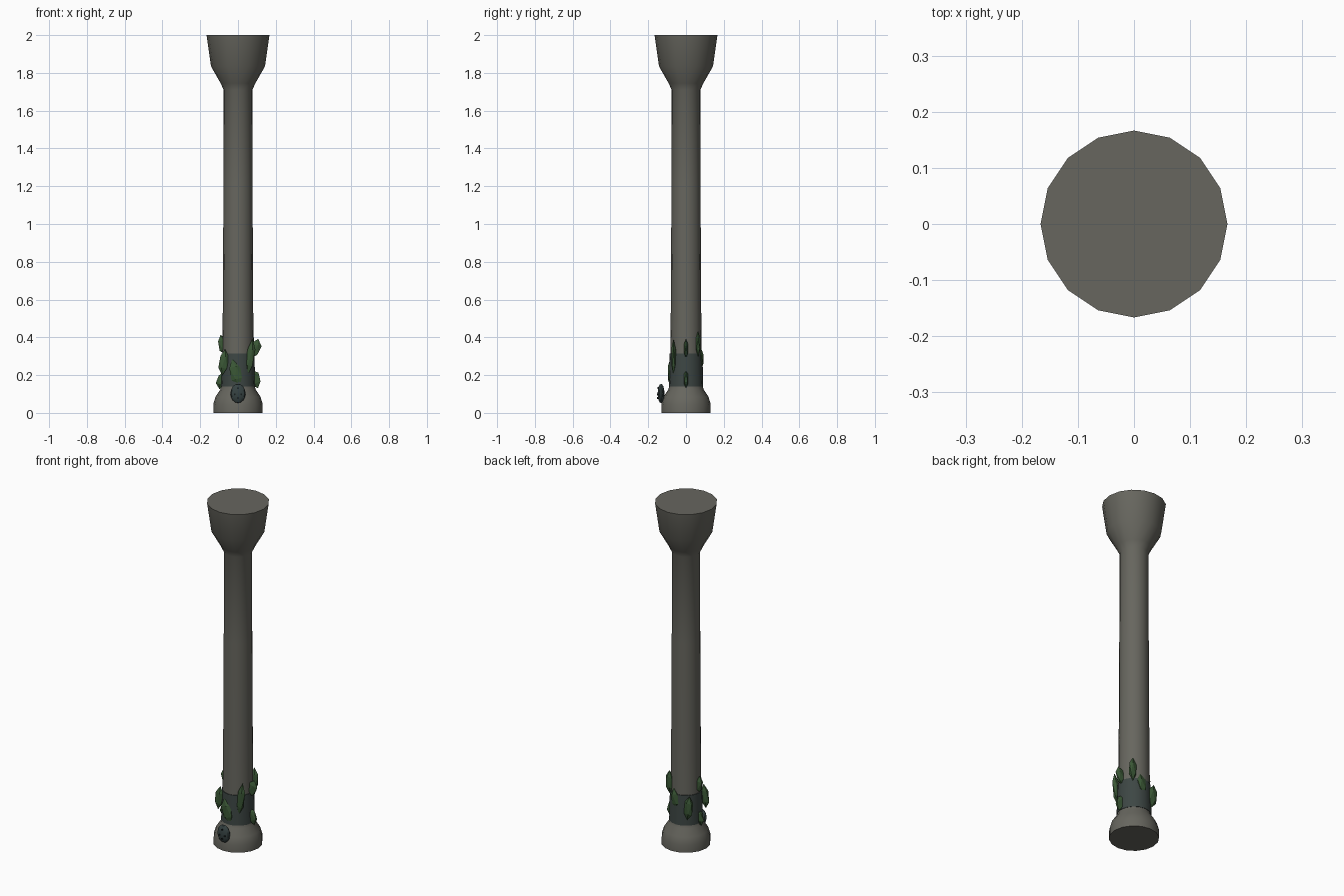
import bpy, bmesh, math
from mathutils import Matrix, Vector

if "Cube" in bpy.data.objects:
    bpy.data.objects.remove(bpy.data.objects["Cube"])


def material(name, rgb):
    m = bpy.data.materials.new(name)
    m.diffuse_color = (*rgb, 1)
    m.use_nodes = True
    m.node_tree.nodes["Principled BSDF"].inputs["Base Color"].default_value = m.diffuse_color
    return m


STONE = material("grey stone", (0.135, 0.133, 0.113))
BAND = material("dark damp stone", (0.047, 0.062, 0.058))
MOSS = material("moss green", (0.042, 0.095, 0.036))
SLATE = material("dark slate", (0.036, 0.054, 0.054))
HOLE = material("near black", (0.008, 0.012, 0.012))


def finish(bm, name, mat, smooth=True):
    bmesh.ops.recalc_face_normals(bm, faces=bm.faces)
    mesh = bpy.data.meshes.new(name)
    bm.to_mesh(mesh)
    bm.free()
    mesh.materials.append(mat)
    ob = bpy.data.objects.new(name, mesh)
    bpy.context.collection.objects.link(ob)
    if smooth:
        bpy.context.view_layer.objects.active = ob
        ob.select_set(True)
        bpy.ops.object.shade_smooth_by_angle(angle=math.radians(30))
        ob.select_set(False)
    return ob


def lathe(name, profile, mat, sides=16):
    """Closed round solid from (radius, height) points."""
    bm = bmesh.new()
    rings = [[bm.verts.new((r * math.cos(math.tau * i / sides),
                            r * math.sin(math.tau * i / sides), z))
              for i in range(sides)] for r, z in profile]
    for a, b in zip(rings, rings[1:]):
        for i in range(sides):
            j = (i + 1) % sides
            bm.faces.new((a[i], a[j], b[j], b[i]))
    bm.faces.new(rings[0])
    bm.faces.new(rings[-1])
    return finish(bm, name, mat)


# Column with flared foot and bell-shaped capital
lathe("column", [(0.131, 0), (0.131, 0.045), (0.119, 0.085), (0.093, 0.125),
                 (0.086, 0.15), (0.083, 0.31), (0.080, 0.6), (0.077, 1.2),
                 (0.076, 1.71), (0.092, 1.745), (0.143, 1.835), (0.1665, 2.0)], STONE)

# Dark collar round the lower shaft
lathe("collar", [(0.091, 0.14), (0.087, 0.315)], BAND)

# Moss clumps: x, y, z, half width, half height, tilt in degrees
clumps = [
    (0.088, 0.0, 0.34, 0.034, 0.055, 20),
    (0.088, 0.0, 0.18, 0.034, 0.052, -20),
    (-0.078, 0.0, 0.36, 0.030, 0.055, -15),
    (-0.086, 0.0, 0.172, 0.030, 0.048, 15),
    (0.064, -0.066, 0.295, 0.025, 0.098, 8),
    (0.062, 0.064, 0.365, 0.026, 0.068, 0),
    (-0.076, -0.066, 0.268, 0.028, 0.070, 6),
    (-0.066, 0.072, 0.245, 0.030, 0.072, -6),
    (-0.012, -0.084, 0.212, 0.036, 0.074, -15),
    (0.012, 0.080, 0.285, 0.030, 0.060, 12),
]
for n, (x, y, z, w, h, tilt) in enumerate(clumps, 1):
    bm = bmesh.new()
    bmesh.ops.create_icosphere(
        bm, subdivisions=1, radius=1,
        matrix=Matrix.Translation((x, y, z))
        @ Matrix.Rotation(math.radians(tilt), 4, 'Y')
        @ Matrix.Diagonal((w, 0.014, h, 1)))
    finish(bm, f"moss_clump_{n}", MOSS, smooth=False)

# Oval boss on the front of the foot
centre, size = Vector((0, -0.132, 0.103)), Vector((0.040, 0.018, 0.051))
bm = bmesh.new()
bmesh.ops.create_uvsphere(
    bm, u_segments=12, v_segments=8, radius=1,
    matrix=Matrix.Translation(centre) @ Matrix.Diagonal((*size, 1)))
finish(bm, "oval_boss", SLATE)

# Small dark studs on the boss
for n, (dx, dz) in enumerate([(0, 0.028), (-0.017, -0.005), (0.017, -0.005), (0, -0.024)], 1):
    depth = size.y * math.sqrt(1 - (dx / size.x) ** 2 - (dz / size.z) ** 2)
    bm = bmesh.new()
    bmesh.ops.create_cone(
        bm, cap_ends=True, segments=8, radius1=0.005, radius2=0.005, depth=0.009,
        matrix=Matrix.Translation(centre + Vector((dx, -depth, dz)))
        @ Matrix.Rotation(math.pi / 2, 4, 'X'))
    finish(bm, f"boss_stud_{n}", HOLE)
